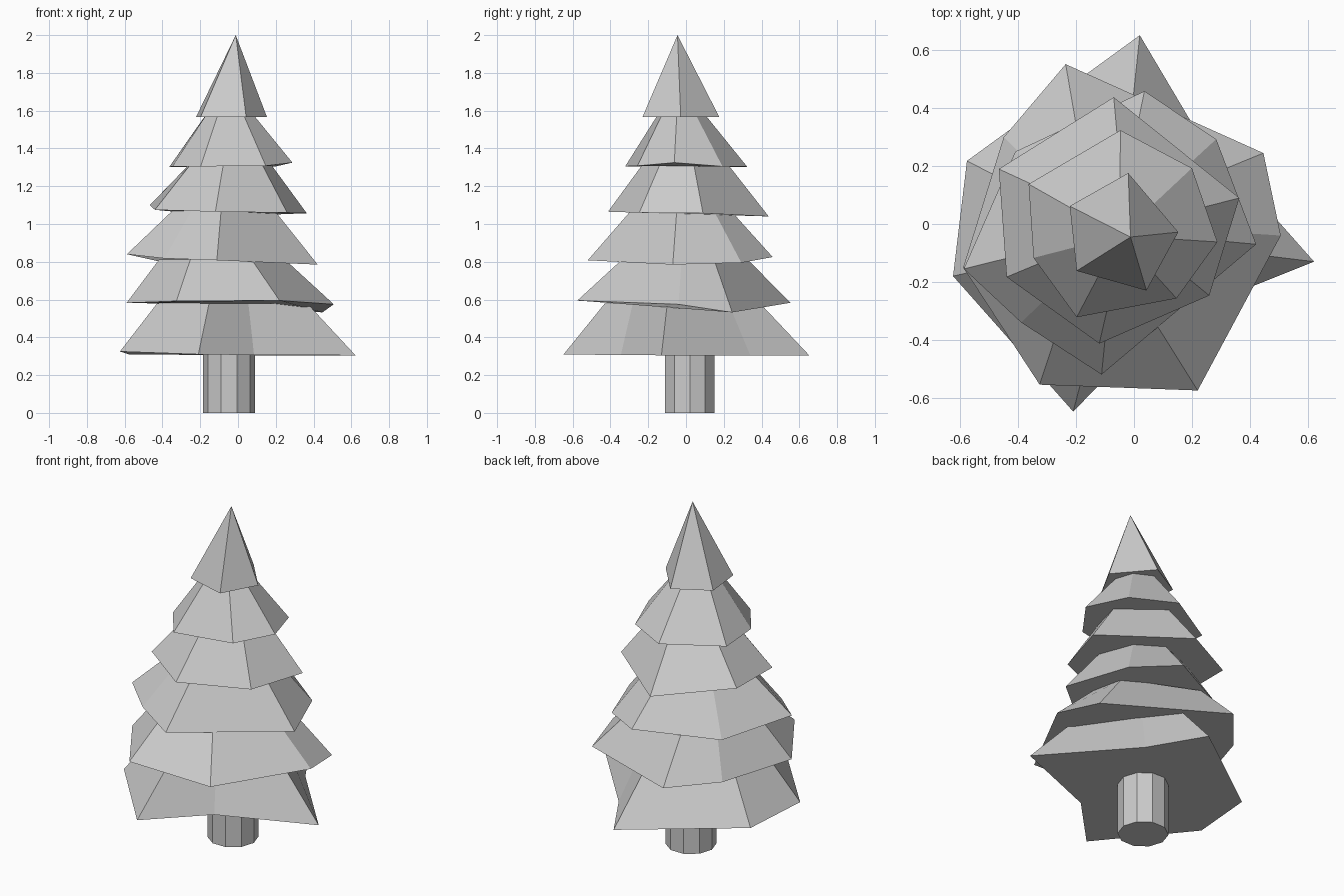
import bpy, bmesh
from mathutils import Vector

# Each tier: top-ring scale, then base outline corners (x, y, z)
TIERS = [
    (0.66, [(0.622, -0.13, 0.305), (0.205, 0.34, 0.305), (0.02, 0.652, 0.305), (-0.577, 0.218, 0.31),
            (-0.625, -0.18, 0.325), (-0.21, -0.648, 0.31), (0.085, -0.345, 0.306)]),
    (0.60, [(0.507, -0.04, 0.575), (0.447, 0.245, 0.532), (-0.236, 0.552, 0.583), (-0.45, 0.30, 0.58),
            (-0.59, -0.15, 0.582), (-0.326, -0.555, 0.592), (0.22, -0.575, 0.595)]),
    (0.55, [(0.422, -0.07, 0.785), (0.284, 0.293, 0.795), (0.036, 0.459, 0.825), (-0.41, 0.25, 0.80),
            (-0.588, -0.155, 0.84), (-0.39, -0.34, 0.818), (-0.112, -0.52, 0.808)]),
    (0.54, [(0.364, 0.09, 1.057), (-0.07, 0.438, 1.04), (-0.467, 0.19, 1.10),
            (-0.44, -0.183, 1.075), (-0.12, -0.413, 1.065), (0.26, -0.247, 1.06)]),
    (0.41, [(0.288, -0.062, 1.325), (0.2, 0.193, 1.305), (-0.047, 0.324, 1.303), (-0.364, 0.138, 1.302),
            (-0.347, -0.117, 1.305), (-0.198, -0.322, 1.305), (0.147, -0.257, 1.308)]),
    (0.0, [(0.153, -0.028, 1.567), (-0.02, 0.176, 1.567), (-0.222, 0.062, 1.567),
           (-0.198, -0.162, 1.567), (0.043, -0.23, 1.567)]),
]
APEX = (-0.012, -0.045, 2.0)


def centroid(tier):
    return sum((Vector(p) for p in tier[1]), Vector()) / len(tier[1])


def make_object(name, bm):
    bmesh.ops.recalc_face_normals(bm, faces=bm.faces)
    mesh = bpy.data.meshes.new(name)
    bm.to_mesh(mesh)
    bm.free()
    bpy.context.collection.objects.link(bpy.data.objects.new(name, mesh))


# Foliage tiers
for i, (scale, outline) in enumerate(TIERS):
    n = len(outline)
    bm = bmesh.new()
    base = [bm.verts.new(p) for p in outline]
    bm.faces.new(base)
    if i == len(TIERS) - 1:
        tip = bm.verts.new(APEX)
        for k in range(n):
            bm.faces.new((base[k], base[(k + 1) % n], tip))
    else:
        # Upper ring: shrunken, slightly rounder outline meeting the next tier
        here, above = centroid(TIERS[i]), centroid(TIERS[i + 1])
        middle = here.lerp(above, 0.7).to_2d()
        arms = [(Vector(p) - here).to_2d() for p in outline]
        mean = sum(a.length for a in arms) / n
        top = []
        for a in arms:
            q = middle + a.normalized() * (0.7 * a.length + 0.3 * mean) * scale
            top.append(bm.verts.new((q.x, q.y, above.z + 0.003)))
        bm.faces.new(top)
        for k in range(n):
            j = (k + 1) % n
            bm.faces.new((base[k], base[j], top[j], top[k]))
    make_object(f"foliage_tier_{i + 1}", bm)

# Trunk
bpy.ops.mesh.primitive_cylinder_add(vertices=10, radius=0.137, depth=0.31,
                                    location=(-0.047, 0.02, 0.155),
                                    rotation=(0, 0, 1.570796))
bpy.context.object.name = "trunk"
